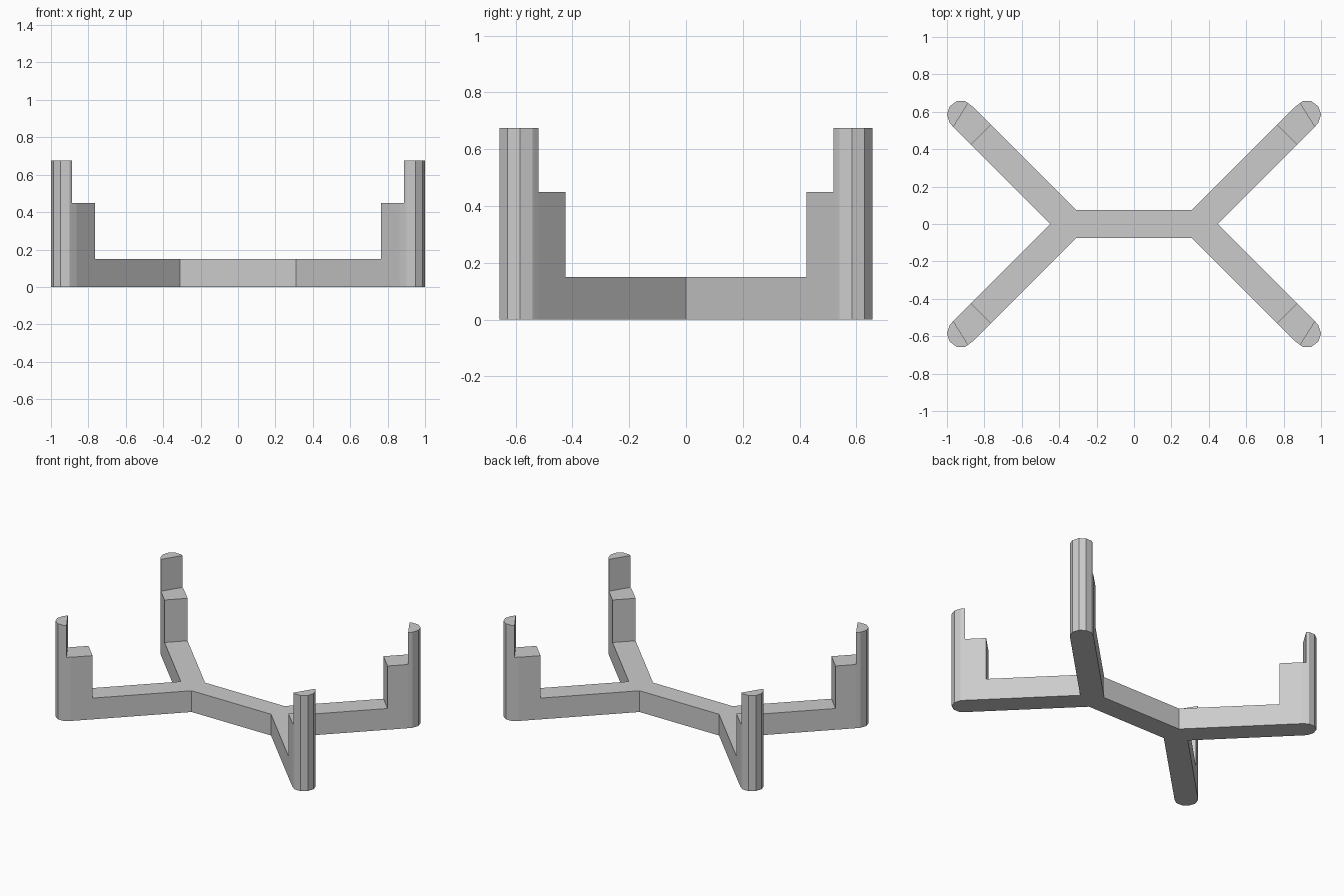
import bpy
import bmesh
from math import cos, sin, radians
from mathutils import Vector

cube = bpy.data.objects.get("Cube")
if cube:
    bpy.data.objects.remove(cube, do_unlink=True)

BASE_H, STEP_H, POST_H = 0.15, 0.45, 0.675
POST, RADIUS = Vector((0.925, 0.585)), 0.075


def rim(deg):
    """Point on the ten-sided corner post."""
    a = radians(deg)
    return POST + RADIUS * Vector((cos(a), sin(a)))


# Quarter footprint: arm, corner ledge and post tip share their vertices
cut_out, cut_in = (0.966, 0.519), (0.887, 0.646)
step_out, step_in = (0.871, 0.424), (0.765, 0.53)
arm = [(0, 0), (0.447, 0), step_out, step_in, (0.31, 0.075), (0, 0.075)]
ledge = [step_out, cut_out, cut_in, rim(144), step_in]
tip = [cut_out, (0.978, 0.532)] + [rim(a) for a in range(-36, 109, 36)] + [cut_in]

bm = bmesh.new()
for cell in (arm, ledge, tip):
    bm.faces.new([bm.verts.new((p[0], p[1], 0)) for p in cell])
bmesh.ops.remove_doubles(bm, verts=bm.verts, dist=0.0001)
bm.faces.ensure_lookup_table()


def raise_faces(faces, height, keep):
    """Extrude faces upward and return the new top faces in order."""
    out = bmesh.ops.extrude_face_region(bm, geom=faces, use_keep_orig=keep)["geom"]
    bmesh.ops.translate(bm, vec=(0, 0, height),
                        verts=[g for g in out if isinstance(g, bmesh.types.BMVert)])
    if not keep:
        old = [f for f in faces if f.is_valid]
        if old:
            bmesh.ops.delete(bm, geom=old, context='FACES_ONLY')
    tops = [g for g in out if isinstance(g, bmesh.types.BMFace)]
    return sorted(tops, key=lambda f: sum(f.calc_center_median().xy))


# Base, then ledge, then post
tops = raise_faces(list(bm.faces), BASE_H, True)
tops = raise_faces(tops[1:], STEP_H - BASE_H, False)
raise_faces(tops[1:], POST_H - STEP_H, False)

# Open the mirror seams
seam = [f for f in bm.faces
        if all(abs(v.co.x) < 1e-5 for v in f.verts) or all(abs(v.co.y) < 1e-5 for v in f.verts)]
bmesh.ops.delete(bm, geom=seam, context='FACES')
bmesh.ops.recalc_face_normals(bm, faces=bm.faces)

# Make sure the underside points down
under = min(bm.faces, key=lambda f: f.calc_center_median().z)
if under.normal.z > 0:
    bmesh.ops.reverse_faces(bm, faces=bm.faces)

mesh = bpy.data.meshes.new("corner_bracket")
bm.to_mesh(mesh)
bm.free()
bracket = bpy.data.objects.new("corner_bracket", mesh)
bpy.context.collection.objects.link(bracket)
mirror = bracket.modifiers.new("four_corners", 'MIRROR')
mirror.use_axis = (True, True, False)

# Grey plastic
grey = bpy.data.materials.new("light_grey")
grey.use_nodes = True
colour = (0.6, 0.6, 0.6, 1)
grey.diffuse_color = colour
grey.node_tree.nodes["Principled BSDF"].inputs["Base Color"].default_value = colour
mesh.materials.append(grey)
